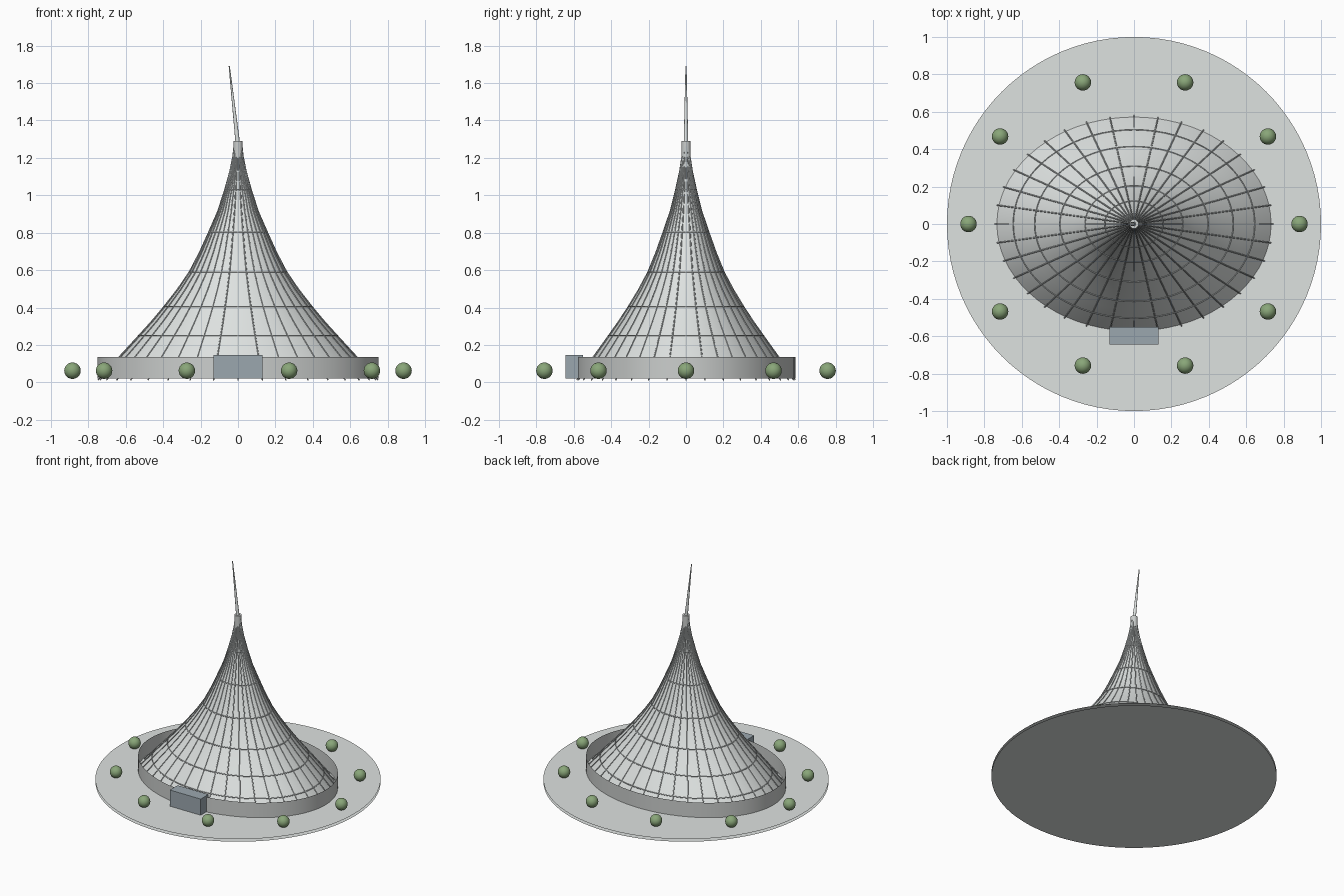
import bpy, bmesh, math
from mathutils import Vector

if "Cube" in bpy.data.objects:
    bpy.data.objects.remove(bpy.data.objects["Cube"])

TAU = math.tau
RATIO = 0.78          # oval plan: depth / width
# roof profile: (half width, height)
PROFILE = [(0.733, 0.02), (0.645, 0.125), (0.585, 0.19), (0.53, 0.25), (0.462, 0.325),
           (0.395, 0.405), (0.325, 0.495), (0.26, 0.59), (0.205, 0.695), (0.155, 0.805),
           (0.107, 0.915), (0.07, 1.03), (0.042, 1.13), (0.026, 1.21), (0.02, 1.27)]


def material(name, r, g, b):
    m = bpy.data.materials.new(name)
    m.diffuse_color = (r, g, b, 1)
    m.use_nodes = True
    m.node_tree.nodes["Principled BSDF"].inputs["Base Color"].default_value = m.diffuse_color
    return m


PAVING = material("pale paving", 0.73, 0.76, 0.745)
WALL = material("grey wall", 0.60, 0.62, 0.61)
ROOF = material("light roof", 0.73, 0.76, 0.75)
RIB = material("silver rib", 0.52, 0.55, 0.55)
PORCH = material("blue grey porch", 0.33, 0.39, 0.43)
LEAF = material("leaf green", 0.25, 0.38, 0.19)


def finish(obj, name, mat, smooth=True):
    obj.name = name
    obj.data.materials.clear()
    obj.data.materials.append(mat)
    if smooth:
        bpy.ops.object.select_all(action='DESELECT')
        obj.select_set(True)
        bpy.context.view_layer.objects.active = obj
        bpy.ops.object.shade_smooth_by_angle(angle=math.radians(40))
    return obj


def oval(r, a, z):
    return Vector((r * math.cos(a), r * RATIO * math.sin(a), z))


def lathe(name, profile, mat, segments=72):
    """Open oval shell swept from a profile."""
    bm = bmesh.new()
    rows = [[bm.verts.new(oval(r, TAU * i / segments, z)) for i in range(segments)]
            for r, z in profile]
    for lo, hi in zip(rows, rows[1:]):
        for i in range(segments):
            j = (i + 1) % segments
            bm.faces.new((lo[i], lo[j], hi[j], hi[i]))
    me = bpy.data.meshes.new(name)
    bm.to_mesh(me)
    bm.free()
    obj = bpy.data.objects.new(name, me)
    bpy.context.collection.objects.link(obj)
    return finish(obj, name, mat)


def tubes(name, paths, radius, closed, mat):
    """Thin round bars along several paths, turned into one mesh."""
    cu = bpy.data.curves.new(name, 'CURVE')
    cu.dimensions = '3D'
    cu.bevel_depth = radius
    cu.bevel_resolution = 1
    cu.use_fill_caps = True
    for path in paths:
        sp = cu.splines.new('POLY')
        sp.points.add(len(path) - 1)
        for p, co in zip(sp.points, path):
            p.co = (*co, 1)
        sp.use_cyclic_u = closed
    obj = bpy.data.objects.new(name, cu)
    bpy.context.collection.objects.link(obj)
    bpy.ops.object.select_all(action='DESELECT')
    obj.select_set(True)
    bpy.context.view_layer.objects.active = obj
    bpy.ops.object.convert(target='MESH')
    return finish(bpy.context.object, name, mat)


# round plaza: a top sheet over a base sheet
for name, z in (("plaza_base", 0), ("plaza_top", 0.02)):
    bpy.ops.mesh.primitive_circle_add(vertices=96, radius=1, fill_type='NGON', location=(0, 0, z))
    finish(bpy.context.object, name, PAVING, smooth=False)

# low oval wall and swept roof
lathe("perimeter_wall", [(0.75, 0.02), (0.75, 0.135)], WALL)
lathe("roof", PROFILE, ROOF)

# ribs running up the roof, and hoops around it
rib_profile = [(0.748, 0.012)] + PROFILE[1:]
tubes("roof_ribs", [[oval(r + 0.001, TAU * k / 36, z) for r, z in rib_profile]
                    for k in range(36)], 0.0035, False, RIB)
tubes("roof_hoops", [[oval(PROFILE[k][0] + 0.001, TAU * i / 72, PROFILE[k][1])
                      for i in range(72)] for k in (1, 3, 5, 7, 9, 11)], 0.0035, True, RIB)

# collar at the peak
bpy.ops.mesh.primitive_cylinder_add(vertices=24, radius=0.025, depth=0.09, location=(0, 0, 1.245))
finish(bpy.context.object, "peak_collar", WALL)

# leaning tapered mast
foot, tip = Vector((0.003, 0, 1.24)), Vector((-0.047, 0, 1.692))
axis = tip - foot
bpy.ops.mesh.primitive_cone_add(vertices=16, radius1=0.013, radius2=0.003, depth=axis.length,
                                location=(foot + tip) / 2,
                                rotation=axis.to_track_quat('Z', 'Y').to_euler())
finish(bpy.context.object, "mast", ROOF)

# entrance porch
bpy.ops.mesh.primitive_cube_add(size=1, location=(0, -0.597, 0.0825))
bpy.context.object.scale = (0.264, 0.095, 0.125)
finish(bpy.context.object, "entrance_porch", PORCH, smooth=False)

# round shrubs around the plaza
for k in range(10):
    a = TAU * k / 10
    bpy.ops.mesh.primitive_uv_sphere_add(segments=24, ring_count=12, radius=0.044,
                                         location=(0.885 * math.cos(a), 0.796 * math.sin(a), 0.062))
    finish(bpy.context.object, f"shrub_{k + 1}", LEAF)
